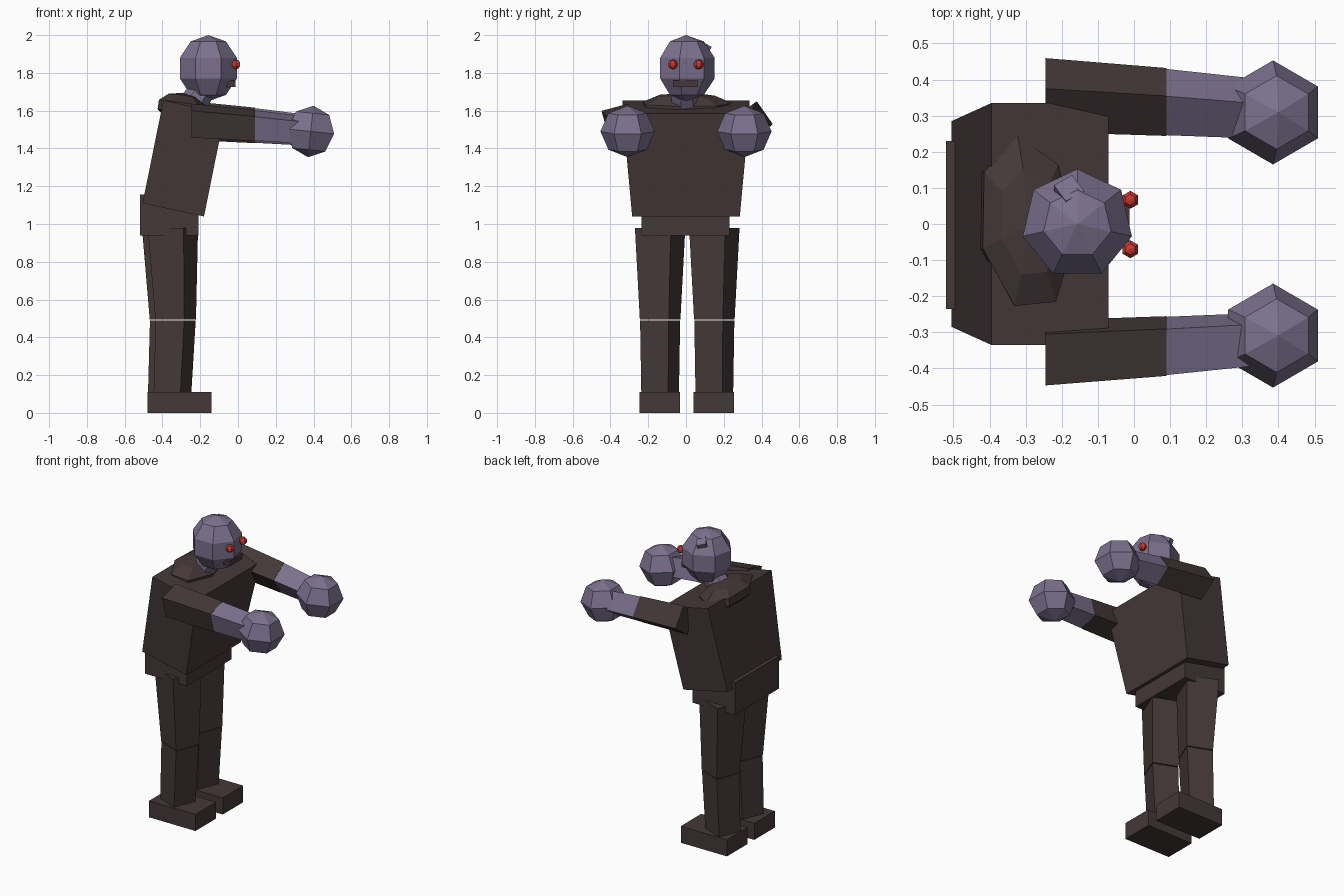
import bpy
import bmesh
from math import radians
from mathutils import Euler, Matrix, Vector

if "Cube" in bpy.data.objects:
    bpy.data.objects.remove(bpy.data.objects["Cube"])


def material(name, rgb):
    mat = bpy.data.materials.new(name)
    mat.use_nodes = True
    mat.diffuse_color = (*rgb, 1)
    mat.node_tree.nodes["Principled BSDF"].inputs["Base Color"].default_value = (*rgb, 1)
    return mat


CLOTH = material("dark brown cloth", (0.06, 0.04, 0.04))
SKIN = material("grey purple skin", (0.20, 0.165, 0.27))
RED = material("red eye", (0.60, 0.04, 0.03))


def finish(name, bm, mat):
    bmesh.ops.recalc_face_normals(bm, faces=bm.faces)
    mesh = bpy.data.meshes.new(name)
    bm.to_mesh(mesh)
    bm.free()
    mesh.materials.append(mat)
    obj = bpy.data.objects.new(name, mesh)
    bpy.context.collection.objects.link(obj)
    return obj


def place(centre, scale=(1, 1, 1), tilt=(0, 0, 0)):
    turn = Euler([radians(a) for a in tilt])
    return Matrix.LocRotScale(Vector(centre), turn, Vector(scale))


def ball(name, centre, scale, sides, rings, mat, tilt=(0, 0, 0)):
    bm = bmesh.new()
    bmesh.ops.create_uvsphere(bm, u_segments=sides, v_segments=rings, radius=1,
                              matrix=place(centre, scale, tilt))
    return finish(name, bm, mat)


def box(name, low, high, mat, tilt=(0, 0, 0)):
    low, high = Vector(low), Vector(high)
    bm = bmesh.new()
    bmesh.ops.create_cube(bm, size=1, matrix=place((low + high) / 2, high - low, tilt))
    return finish(name, bm, mat)


def square(centre, size, axis, angle):
    """Four corners of a square across the given axis."""
    turn = Matrix.Rotation(radians(angle), 3, axis)
    corners = []
    for a, b in ((-1, -1), (1, -1), (1, 1), (-1, 1)):
        flat = Vector((0, a, b)) if axis == "X" else Vector((a, b, 0))
        corners.append(Vector(centre) + turn @ (flat * size / 2))
    return corners


def bridge(name, start, end, mat):
    """Closed solid between two four-sided ends."""
    bm = bmesh.new()
    a = [bm.verts.new(p) for p in start]
    b = [bm.verts.new(p) for p in end]
    bm.faces.new(a)
    bm.faces.new(b)
    for i in range(4):
        j = (i + 1) % 4
        bm.faces.new((a[i], a[j], b[j], b[i]))
    return finish(name, bm, mat)


# Torso leaning forward, wider at the shoulders
def slab(back, front, half):
    return [(back[0], -half, back[1]), (front[0], -half, front[1]),
            (front[0], half, front[1]), (back[0], half, back[1])]


bridge("torso", slab((-0.505, 1.11), (-0.18, 1.04), 0.285),
       slab((-0.395, 1.655), (-0.07, 1.585), 0.335), CLOTH)
box("hips", (-0.52, -0.235, 0.94), (-0.21, 0.23, 1.155), CLOTH)
ball("collar", (-0.30, 0, 1.615), (0.14, 0.26, 0.08), 7, 5, CLOTH, (0, 8, 6))

# Neck, head and face
bm = bmesh.new()
bmesh.ops.create_cone(bm, cap_ends=True, segments=7, radius1=0.08, radius2=0.07,
                      depth=0.2, matrix=place((-0.23, -0.01, 1.65), tilt=(0, 35, 0)))
finish("neck", bm, SKIN)
ball("head", (-0.157, 0, 1.825), (0.163, 0.16, 0.175), 7, 5, SKIN)
box("head_bump", (-0.21, 0.06, 1.92), (-0.15, 0.12, 1.96), SKIN, (-25, 15, 30))
box("mouth", (-0.06, -0.068, 1.725), (-0.012, 0.062, 1.76), CLOTH)
for side, y in (("left", 0.067), ("right", -0.07)):
    ball(side + "_eye", (-0.01, y, 1.845), (0.026,) * 3, 6, 5, RED)

# Outstretched arms
for side, s, roll in (("left", 1, 35), ("right", -1, 15)):
    shoulder = square((-0.245, 0.357 * s, 1.547), 0.147, "X", roll)
    elbow = square((0.09, 0.338 * s, 1.522), 0.135, "X", roll)
    cuff = square((0.085, 0.338 * s, 1.522), 0.132, "X", roll)
    wrist = square((0.36, 0.318 * s, 1.497), 0.118, "X", roll)
    bridge(side + "_upper_arm", shoulder, elbow, CLOTH)
    bridge(side + "_forearm", cuff, wrist, SKIN)
    ball(side + "_hand", (0.385, 0.309 * s, 1.49), (0.144, 0.144, 0.137), 6, 4, SKIN, (0, 6, 0))

# Legs, turned slightly, and block feet
for side, y, back in (("left", 0.15, 0.03), ("right", -0.137, 0)):
    hip = square((-0.345 - back, y, 0.98), 0.205, "Z", -22)
    knee = square((-0.33 - back, y, 0.495), 0.165, "Z", -22)
    shin = square((-0.33 - back, y, 0.49), 0.163, "Z", -22)
    ankle = square((-0.347 - back, y, 0.10), 0.153, "Z", -22)
    bridge(side + "_thigh", hip, knee, CLOTH)
    bridge(side + "_shin", shin, ankle, CLOTH)
    box(side + "_foot", (-0.48, y - 0.11, 0), (-0.14, y + 0.105, 0.11), CLOTH)
